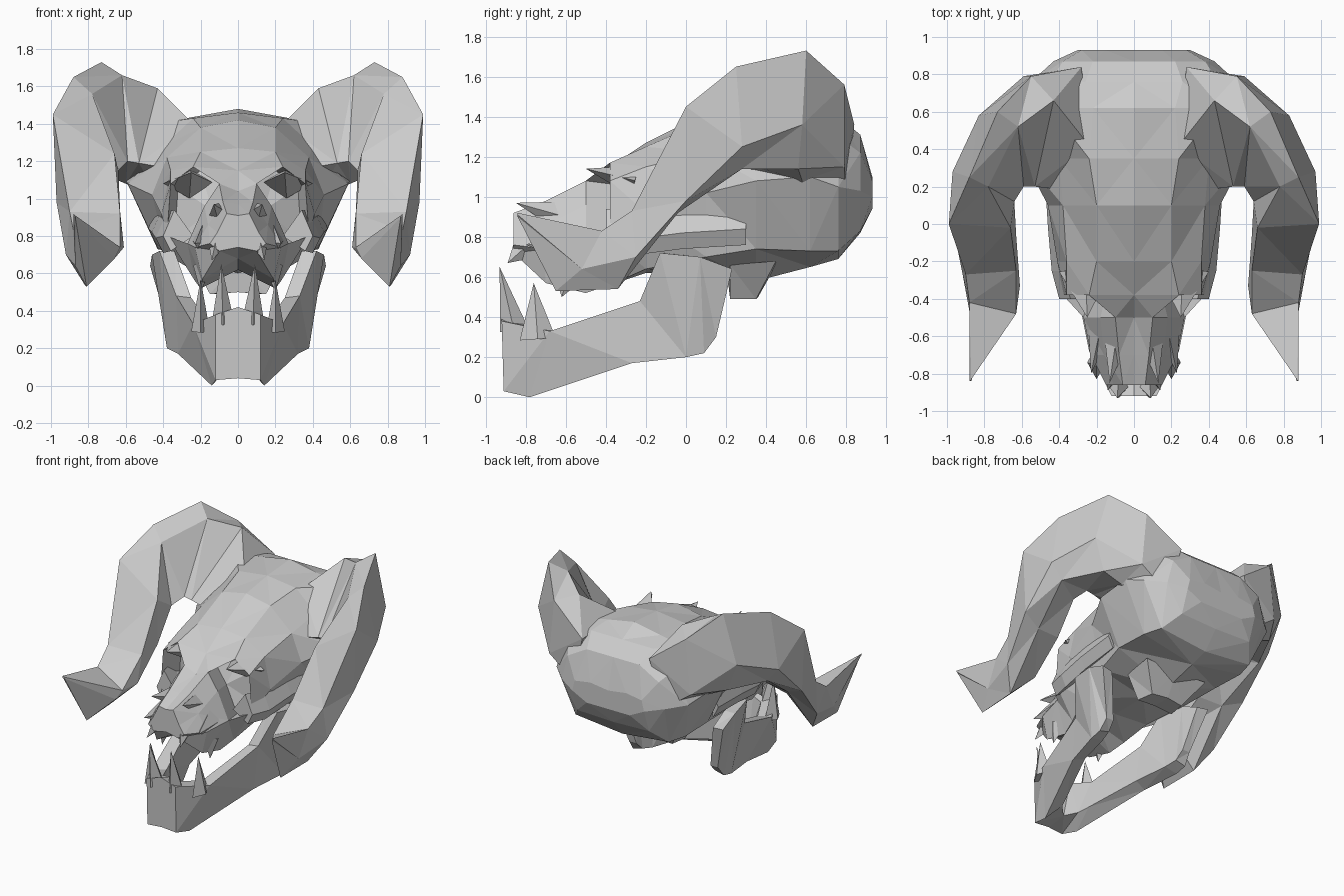
import bpy
import bmesh
from mathutils import Vector

cube = bpy.data.objects.get("Cube")
if cube:
    bpy.data.objects.remove(cube)

bone = bpy.data.materials.new("pale grey bone")
bone.use_nodes = True
colour = (0.6, 0.6, 0.6, 1)
bone.diffuse_color = colour
bone.node_tree.nodes["Principled BSDF"].inputs["Base Color"].default_value = colour


def finish(name, bm):
    """Turn a bmesh into a flat-shaded object, mirrored across the middle."""
    bmesh.ops.recalc_face_normals(bm, faces=bm.faces)
    bmesh.ops.triangulate(bm, faces=bm.faces)
    mesh = bpy.data.meshes.new(name)
    bm.to_mesh(mesh)
    bm.free()
    mesh.materials.append(bone)
    obj = bpy.data.objects.new(name, mesh)
    bpy.context.collection.objects.link(obj)
    modifier = obj.modifiers.new("both sides", "MIRROR")
    modifier.use_clip = True


def loft(bm, rings, closed=True, cap_start=True):
    """Skin a row of equal rings and return the faces as rows."""
    rows = [[bm.verts.new(p) for p in ring] for ring in rings]
    count = len(rows[0])
    faces = []
    for a, b in zip(rows, rows[1:]):
        line = []
        for i in range(count if closed else count - 1):
            j = (i + 1) % count
            line.append(bm.faces.new((a[i], a[j], b[j], b[i])))
        faces.append(line)
    if cap_start:
        bm.faces.new(rows[0])
    bm.faces.new(rows[-1])
    return faces


def spike(name, base, tip, wide, deep):
    """Four-sided pointed tooth or splinter of bone, on both sides."""
    bm = bmesh.new()
    base, tip = Vector(base), Vector(tip)
    axis = (tip - base).normalized()
    side = Vector((1, 0, 0))
    side = (side - axis * side.dot(axis)).normalized()
    other = axis.cross(side)
    ring = [bm.verts.new(base + offset) for offset in
            (side * wide, other * deep, -side * wide, -other * deep)]
    point = bm.verts.new(tip)
    bm.faces.new(ring)
    for i in range(len(ring)):
        bm.faces.new((ring[i], ring[i - 1], point))
    finish(name, bm)


# Skull: y, crown height, four side points (x, z), palate height
sections = [
    (.93, 1.08, (.15, 1.1), (.28, 1.08), (.3, 1), (.18, .94), .94),
    (.87, 1.31, (.22, 1.31), (.38, 1.22), (.43, 1.03), (.3, .83), .82),
    (.76, 1.4, (.26, 1.4), (.45, 1.3), (.55, 1.05), (.39, .73), .69),
    (.62, 1.48, (.22, 1.44), (.45, 1.4), (.6, 1.1), (.43, .73), .65),
    (.35, 1.46, (.24, 1.43), (.4, 1.28), (.59, 1.08), (.43, .74), .58),
    (.1, 1.42, (.2, 1.38), (.38, 1.22), (.46, 1.02), (.38, .7), .62),
    (-.2, 1.27, (.2, 1.25), (.36, 1.15), (.41, .92), (.28, .64), .62),
    (-.38, 1.15, (.24, 1.17), (.36, 1.08), (.38, .8), (.23, .56), .62),
    (-.5, 1.04, (.1, 1.08), (.18, .96), (.27, .76), (.2, .52), .62),
    (-.7, .97, (.08, .98), (.16, .86), (.23, .74), (.19, .57), .68),
    (-.86, .91, (.06, .92), (.11, .82), (.15, .76), (.1, .72), .74),
]
bm = bmesh.new()
rings = [[(0, y, top)] + [(x, y, z) for x, z in sides] + [(0, y, low)]
         for y, top, *sides, low in sections]
patches = loft(bm, rings, closed=False)

# Eye sockets: inset the faces under the brow and push them back
socket = patches[7][1:3]
bmesh.ops.inset_region(bm, faces=socket, thickness=.025)
bmesh.ops.translate(bm, verts=list({v for f in socket for v in f.verts}),
                    vec=(-.04, .16, -.02))
# Drop the walls on the middle plane so the halves join cleanly
walls = [f for f in bm.faces if all(abs(v.co.x) < .001 for v in f.verts)]
bmesh.ops.delete(bm, geom=walls, context="FACES")
finish("skull", bm)

# Horns: rings of front top, outer top, outer side, underside, inner
horn_rings = [
    [(.24, .42, 1.4), (.28, .84, 1.36), (.38, .8, 1), (.42, .5, 1), (.36, .18, 1.16)],
    [(.43, .66, 1.59), (.55, .79, 1.56), (.59, .79, 1.15), (.6, .58, 1.08), (.53, .2, 1.19)],
    [(.62, .52, 1.66), (.73, .6, 1.73), (.83, .58, 1.36), (.74, .56, 1.14), (.59, .2, 1.2)],
    [(.78, .2, 1.56), (.88, .25, 1.65), (.97, .28, 1.25), (.88, .28, 1.14), (.64, .12, 1.15)],
    [(.66, -.02, 1.24), (.99, 0, 1.45), (.97, 0, .98), (.82, -.04, .92), (.63, -.06, .93)],
    [(.63, -.25, .92), (.9, -.27, .93), (.92, -.25, .7), (.82, -.34, .54), (.61, -.33, .74)],
    [(.63, -.48, .74), (.88, -.42, .83), (.87, -.52, .64), (.81, -.65, .53), (.66, -.52, .68)],
    [(.87, -.83, .91), (.88, -.84, .92), (.88, -.84, .91), (.87, -.84, .9), (.87, -.83, .9)],
]
bm = bmesh.new()
loft(bm, horn_rings)
finish("horns", bm)

# Lower jaw: rings (outer top, outer bottom, inner bottom, inner top)
jaw_rings = [
    [(0, -.92, .42), (0, -.91, .04), (0, -.75, .06), (0, -.8, .38)],
    [(.12, -.92, .38), (.12, -.91, .03), (.07, -.68, .08), (.08, -.78, .36)],
    [(.24, -.68, .33), (.14, -.78, 0), (.1, -.6, .1), (.15, -.64, .33)],
    [(.33, -.23, .48), (.32, -.27, .17), (.23, -.25, .2), (.25, -.23, .47)],
    [(.42, -.13, .72), (.38, 0, .2), (.28, 0, .22), (.34, -.12, .72)],
    [(.46, .07, .7), (.38, .09, .22), (.3, .09, .24), (.37, .07, .7)],
    [(.47, .23, .64), (.37, .15, .3), (.31, .15, .3), (.38, .22, .63)],
]
bm = bmesh.new()
loft(bm, jaw_rings, cap_start=False)
finish("lower_jaw", bm)

# Cheek arches running back from below the eye sockets
cheek_path = [(.36, -.4, .8), (.4, -.25, .79), (.42, -.02, .82), (.44, .3, .84)]
bm = bmesh.new()
loft(bm, [[(x - .02, y, z + .14), (x + .04, y, z), (x, y, z - .08), (x - .12, y, z)]
          for x, y, z in cheek_path])
finish("cheek_arches", bm)

# Knob of bone under the back of the skull
bm = bmesh.new()
loft(bm, [[(0, .2, .66), (.24, .22, .66), (.26, .45, .68), (0, .45, .66)],
          [(0, .22, .5), (.15, .22, .49), (.13, .35, .49), (0, .36, .5)]],
     cap_start=False)
finish("neck_joint", bm)

# Teeth and splinters: base, tip, half width, half depth
spikes = {
    "lower_incisors": ((.08, -.86, .34), (.09, -.93, .65), .06, .07),
    "lower_fangs": ((.2, -.74, .29), (.2, -.76, .57), .05, .09),
    "upper_front_teeth": ((.11, -.79, .76), (.14, -.89, .67), .05, .08),
    "upper_fangs": ((.19, -.58, .64), (.2, -.62, .5), .05, .1),
    "nose_splinters": ((.09, -.6, .9), (.13, -.85, .97), .07, .08),
    "muzzle_splinters": ((.17, -.5, .78), (.23, -.8, .76), .08, .13),
    "brow_ridges": ((.26, -.25, 1.08), (.25, -.5, 1.14), .14, .08),
}
for name, shape in spikes.items():
    spike(name, *shape)
